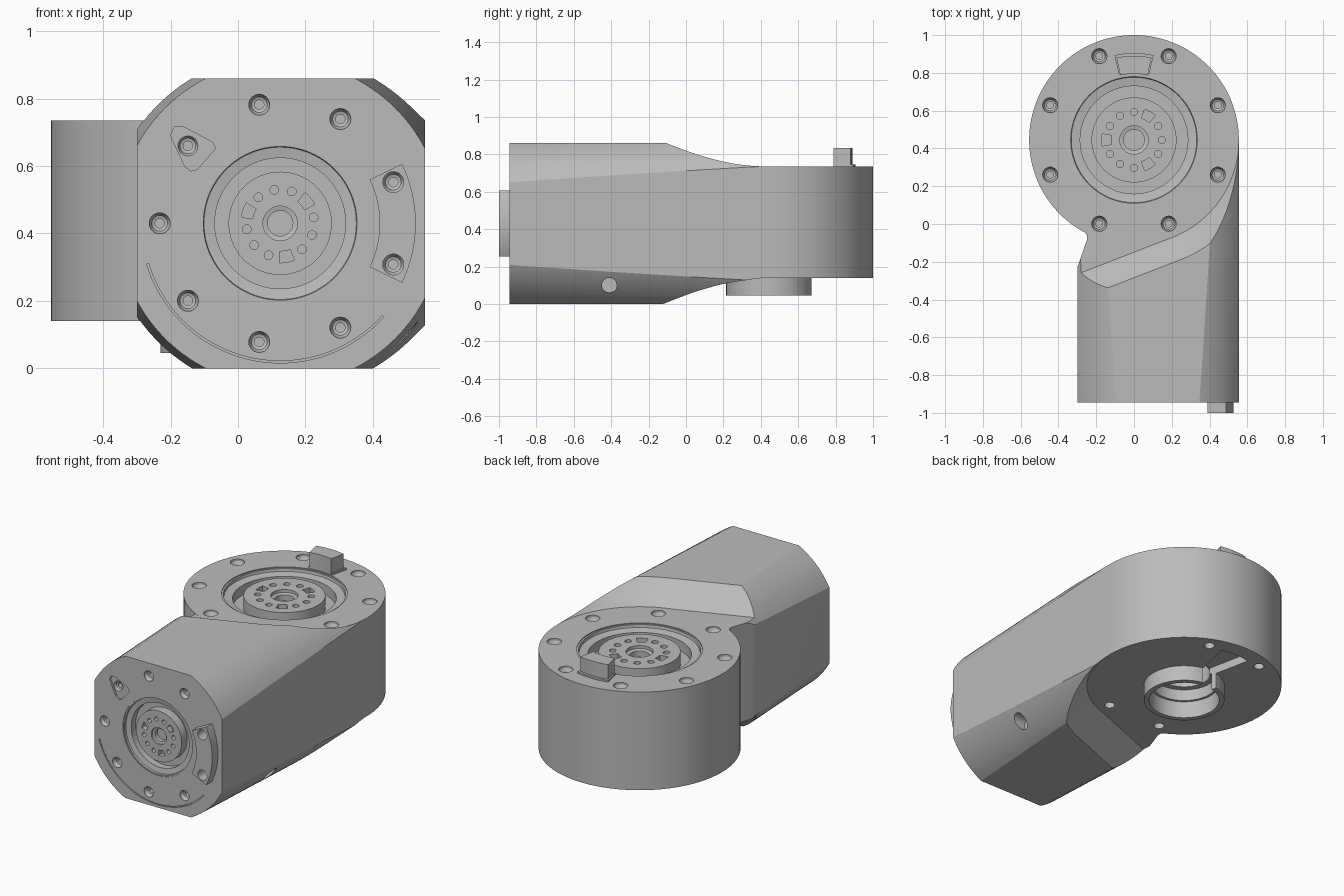
import bpy, bmesh, math
from mathutils import Matrix, Vector

cube = bpy.data.objects.get("Cube")
if cube:
    bpy.data.objects.remove(cube)

grey = bpy.data.materials.new("machined grey")
grey.use_nodes = True
COLOR = (0.5, 0.5, 0.5, 1)
grey.diffuse_color = COLOR
grey.node_tree.nodes["Principled BSDF"].inputs["Base Color"].default_value = COLOR

# Local frames of the two output faces: local z points out of the housing
TOP = Matrix.Translation((0, 0.445, 0.735))
FRONT = Matrix.Translation((0.125, -0.945, 0.43)) @ Matrix.Rotation(math.pi / 2, 4, 'X')
WORLD = Matrix.Identity(4)


def finish(bm, name, frame):
    bmesh.ops.recalc_face_normals(bm, faces=bm.faces[:])
    mesh = bpy.data.meshes.new(name)
    bm.transform(frame)
    bm.to_mesh(mesh)
    bm.free()
    mesh.materials.append(grey)
    obj = bpy.data.objects.new(name, mesh)
    bpy.context.collection.objects.link(obj)
    return obj


def add_loft(bm, low, high):
    a = [bm.verts.new(p) for p in low]
    b = [bm.verts.new(p) for p in high]
    n = len(a)
    bm.faces.new(a[::-1])
    bm.faces.new(b)
    for i in range(n):
        bm.faces.new((a[i], a[(i + 1) % n], b[(i + 1) % n], b[i]))


def prism(name, outline, z0, z1, frame=WORLD, outline_top=None):
    bm = bmesh.new()
    add_loft(bm, [(x, y, z0) for x, y in outline],
             [(x, y, z1) for x, y in outline_top or outline])
    return finish(bm, name, frame)


def polar(r, degrees):
    return r * math.cos(math.radians(degrees)), r * math.sin(math.radians(degrees))


def circle(r, n=128):
    return [polar(r, 360 * i / n) for i in range(n)]


def sector(r0, r1, a0, a1, n=16):
    angles = [a0 + (a1 - a0) * i / n for i in range(n + 1)]
    return [polar(r1, a) for a in angles] + [polar(r0, a) for a in reversed(angles)]


def lathes(name, profile, centres, frame, n=96):
    """Solid turned from (radius, z) points, repeated at each centre."""
    bm = bmesh.new()
    for cx, cy in centres:
        rings = []
        for r, z in profile:
            if r == 0:
                rings.append([bm.verts.new((cx, cy, z))] * n)
            else:
                rings.append([bm.verts.new((cx + x, cy + y, z)) for x, y in circle(r, n)])
        for a, b in zip(rings, rings[1:]):
            for i in range(n):
                j = (i + 1) % n
                quad = list(dict.fromkeys((a[i], a[j], b[j], b[i])))
                bm.faces.new(quad)
    return finish(bm, name, frame)


def combine(target, tool, operation='DIFFERENCE'):
    mod = target.modifiers.new("combine", 'BOOLEAN')
    mod.operation, mod.solver, mod.object = operation, 'EXACT', tool
    bpy.context.view_layer.objects.active = target
    bpy.ops.object.modifier_apply(modifier=mod.name)
    bpy.data.objects.remove(tool)


# Motor arm: box limited by a tapering cone around the front axis
neck = [(-0.29, -0.025), (-0.265, -0.04), (-0.25, -0.058), (-0.248, -0.08)]
plan = [(-0.30, -0.945), (0.555, -0.945), (0.555, 0.445), (0, 0.445)] + neck + [(-0.30, -0.23)]
housing = prism("housing", plan, 0, 0.86)
combine(housing, prism("taper", circle(0.533), -1.5, 0.1, FRONT, circle(0.48)), 'INTERSECT')


# Bevelled step down to the round end, on both top and underside
def step_outline(r):
    start = -68.8
    arc = [polar(r, start * (1 - i / 32)) for i in range(33)]
    tx, ty = polar(2.2, start - 90)
    pts = arc + [(r, 2), (-3, 2), (arc[0][0] + tx, arc[0][1] + ty)]
    return [(x, y + 0.445) for x, y in pts]


for z, direction in ((0.734, 1), (0.141, -1)):
    combine(housing, prism("step", step_outline(0.554), z, z + 0.3 * direction, WORLD,
                           step_outline(0.854)))

# Round end, lower collar and locating keys
axis = Matrix.Translation((0, 0.445, 0))
for tool in (prism("drum", circle(0.555), 0.14, 0.735, axis),
             prism("collar", circle(0.23), 0.045, 0.3, axis),
             prism("key", sector(0.35, 0.445, 78, 102), -0.02, 0.098, TOP),
             prism("key_foot", sector(0.355, 0.46, 77, 103), -0.03, 0.01, TOP),
             prism("front_key", sector(0.295, 0.402, -26, 26), -0.02, 0.055, FRONT)):
    combine(housing, tool, 'UNION')

# Lower bore, key pocket and cable hole
combine(housing, lathes("bore", [(0, 0.40), (0.15, 0.40), (0.15, 0.22), (0.185, 0.22),
                                 (0.185, 0.15), (0.2, 0.15), (0.2, 0), (0, 0)], [(0, 0)], axis))
combine(housing, prism("pocket", sector(0.14, 0.46, 78, 102), 0, 0.19, axis))
side = Matrix.Translation((0.44, -0.41, 0.10)) @ Matrix.Rotation(math.pi / 2, 4, 'Y')
combine(housing, prism("cable_hole", circle(0.04, 32), 0, 0.3, side))

# Recesses for the two rotating outputs
combine(housing, prism("top_recess", circle(0.345), -0.13, 0.05, TOP))
combine(housing, prism("front_recess", circle(0.235), -0.09, 0.05, FRONT))


# Counterbored screw holes
def screw_holes(r, count, start, size, frame):
    profile = [(0, -2.2 * size), (0.45 * size, -2.2 * size), (0.45 * size, -0.9 * size),
               (0.75 * size, -0.8 * size), (size, -0.3 * size), (size, 0.08), (0, 0.08)]
    centres = [polar(r, start + 360 * i / count) for i in range(count)]
    combine(housing, lathes("screw_holes", profile, centres, frame, 24))


screw_holes(0.48, 8, 22.5, 0.04, TOP)
screw_holes(0.357, 9, 20, 0.031, FRONT)
for angle in (67.5, 112.5, 247.5, 292.5):
    x, y = polar(0.48, angle)
    hole = axis @ Matrix.Translation((x, y, 0))
    combine(housing, prism("lower_hole", circle(0.03, 24), 0, 0.24, hole))

# Shallow rounded triangle and fine arc groove on the front face
triangle = [(-0.325, 0.26), (-0.315, 0.285), (-0.285, 0.285), (-0.2, 0.24),
            (-0.192, 0.222), (-0.245, 0.16), (-0.265, 0.155), (-0.282, 0.168)]
combine(housing, prism("triangle", triangle[::-1], -0.012, 0.05, FRONT))
combine(housing, prism("arc_groove", sector(0.408, 0.414, 197, 318, 48), -0.008, 0.05, FRONT))


# Rotating output: rim ledge, groove, hub with slots and pin holes
def output(name, frame, scale, turn):
    frame = frame @ Matrix.Rotation(math.radians(turn), 4, 'Z') @ Matrix.Scale(scale, 4)
    profile = [(0, -0.07), (0.055, -0.07), (0.055, -0.035), (0.075, -0.03), (0.075, -0.012),
               (0.225, -0.012), (0.225, -0.09), (0.285, -0.09), (0.285, -0.03),
               (0.332, -0.022), (0.335, -0.006), (0.35, -0.006), (0.35, -0.14), (0, -0.14)]
    hub = lathes(name, profile, [(0, 0)], frame)
    for i in range(12):
        angle = 30 * i
        if i % 4 == 2:
            combine(hub, prism("slot", sector(0.122, 0.172, angle - 11, angle + 11), -0.06, 0.05, frame))
        else:
            x, y = polar(0.148, angle)
            spot = frame @ Matrix.Translation((x, y, 0))
            combine(hub, prism("pin_hole", circle(0.019, 16), -0.06, 0.05, spot))
    return hub


parts = [housing, output("top_output", TOP, 1, 0), output("front_output", FRONT, 0.68, -20)]

for obj in parts:
    bpy.ops.object.select_all(action='DESELECT')
    obj.select_set(True)
    bpy.context.view_layer.objects.active = obj
    bpy.ops.object.shade_smooth_by_angle(angle=math.radians(20))
